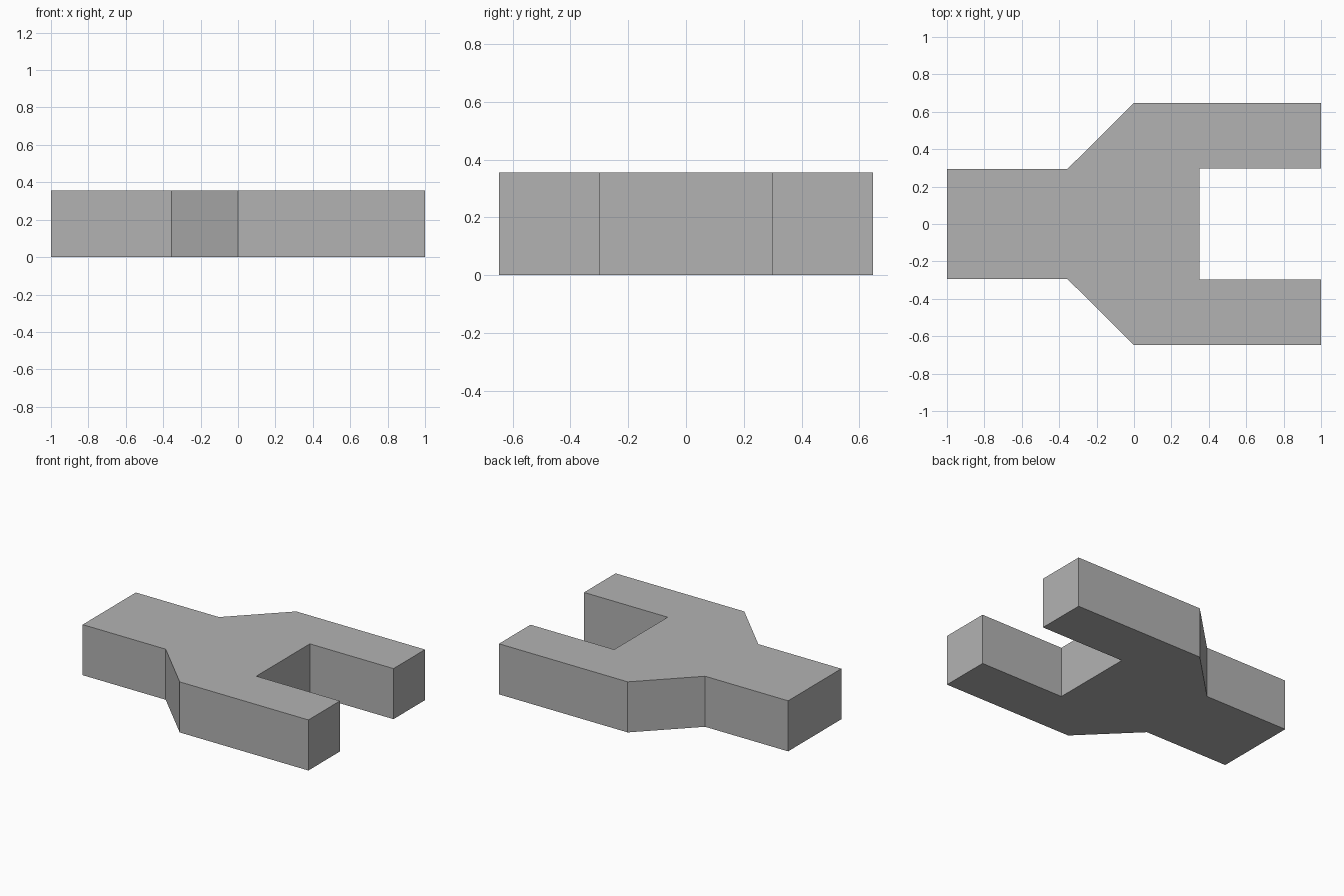
import bpy
import bmesh

cube = bpy.data.objects.get("Cube")
if cube:
    bpy.data.objects.remove(cube, do_unlink=True)

HEIGHT = 0.355

# Plain grey material
grey = bpy.data.materials.new("plain_grey")
grey.use_nodes = True
colour = (0.45, 0.45, 0.45, 1)
grey.diffuse_color = colour
grey.node_tree.nodes["Principled BSDF"].inputs["Base Color"].default_value = colour

# Half outline of the fork, from handle end to slot floor, mirrored across y
half = [(-1, 0.295), (-0.355, 0.295), (0, 0.647), (1, 0.647), (1, 0.297), (0.35, 0.297)]
outline = half + [(x, -y) for x, y in reversed(half)]

# Extrude the outline into a solid slab
bm = bmesh.new()
base = bm.faces.new([bm.verts.new((x, y, 0)) for x, y in outline])
extruded = bmesh.ops.extrude_face_region(bm, geom=[base], use_keep_orig=True)
top_verts = [g for g in extruded["geom"] if isinstance(g, bmesh.types.BMVert)]
bmesh.ops.translate(bm, verts=top_verts, vec=(0, 0, HEIGHT))
bmesh.ops.recalc_face_normals(bm, faces=bm.faces)

mesh = bpy.data.meshes.new("forked_block")
bm.to_mesh(mesh)
bm.free()
mesh.materials.append(grey)
bpy.context.collection.objects.link(bpy.data.objects.new("forked_block", mesh))
